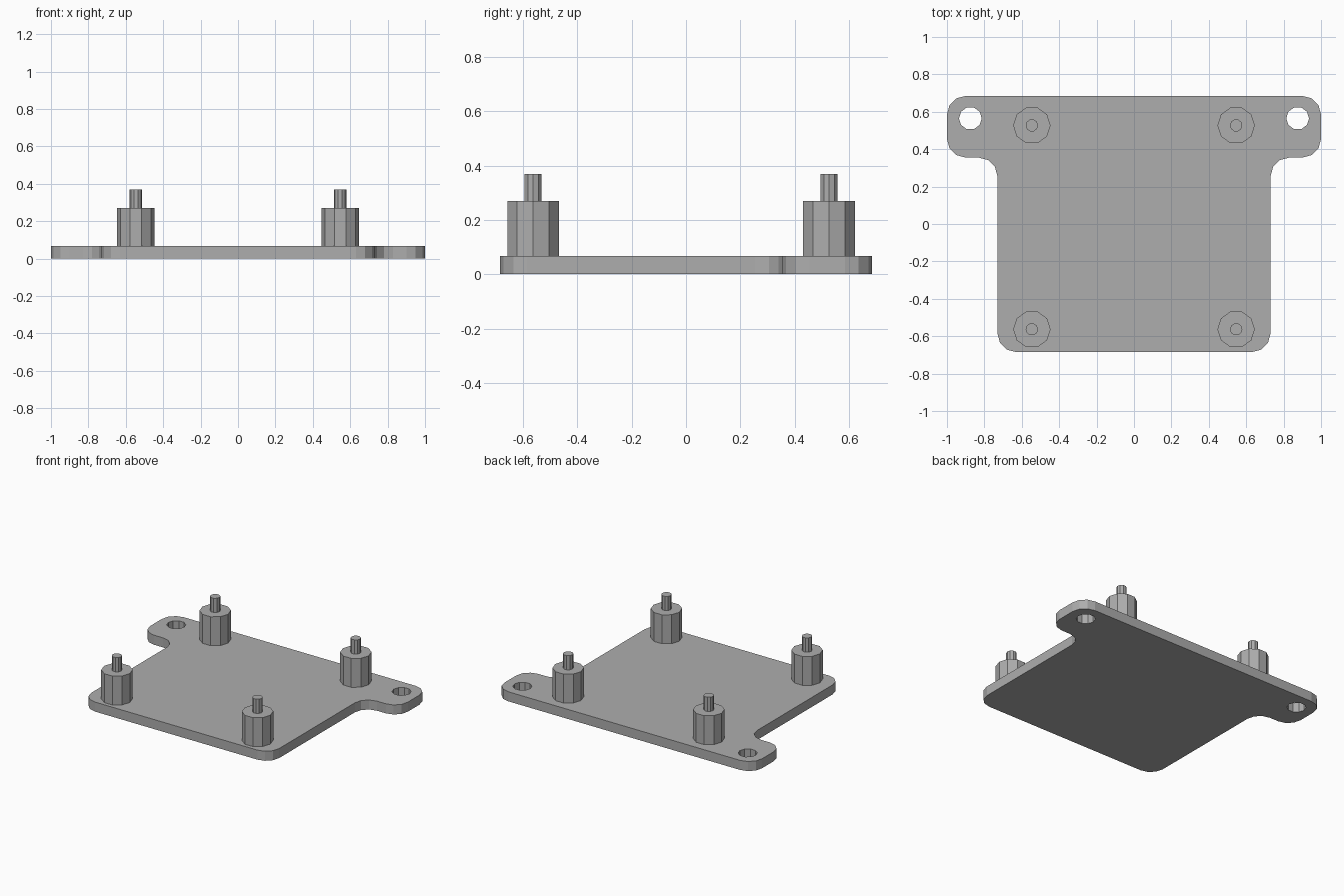
import bpy
import math
from mathutils import Vector

if "Cube" in bpy.data.objects:
    bpy.data.objects.remove(bpy.data.objects["Cube"])

PLATE_H, POST_H, PIN_H = 0.067, 0.27, 0.37
SIDES = 10

grey = bpy.data.materials.new("grey plastic")
grey.diffuse_color = (0.42, 0.42, 0.42, 1)
grey.use_nodes = True
grey.node_tree.nodes["Principled BSDF"].inputs["Base Color"].default_value = grey.diffuse_color


def rounded(corners, r, segs=3):
    """Round every right-angled corner of a closed outline, convex or concave."""
    pts = []
    for i, c in enumerate(corners):
        c = Vector(c)
        a = (Vector(corners[i - 1]) - c).normalized() * r
        b = (Vector(corners[(i + 1) % len(corners)]) - c).normalized() * r
        for k in range(segs + 1):
            t = math.pi / 2 * k / segs
            pts.append(c + a * (1 - math.sin(t)) + b * (1 - math.cos(t)))
    return pts


def circle(x, y, r):
    return [Vector((x + r * math.cos(math.tau * k / SIDES),
                    y + r * math.sin(math.tau * k / SIDES))) for k in range(SIDES)]


def extrude(name, loops, z0, z1):
    """Extrude filled flat outlines (inner loops become holes) from z0 to z1."""
    curve = bpy.data.curves.new(name, 'CURVE')
    curve.dimensions = '2D'
    curve.fill_mode = 'BOTH'
    curve.extrude = (z1 - z0) / 2
    for pts in loops:
        spline = curve.splines.new('POLY')
        spline.points.add(len(pts) - 1)
        for p, q in zip(spline.points, pts):
            p.co = (q.x, q.y, 0, 1)
        spline.use_cyclic_u = True
    curve.materials.append(grey)
    obj = bpy.data.objects.new(name, curve)
    obj.location.z = (z0 + z1) / 2
    bpy.context.collection.objects.link(obj)
    bpy.ops.object.select_all(action='DESELECT')
    obj.select_set(True)
    bpy.context.view_layer.objects.active = obj
    bpy.ops.object.convert(target='MESH')
    bpy.ops.object.shade_flat()


# Base plate with two mounting ears and their screw holes
right = [(0.73, -0.685), (0.73, 0.355), (1.0, 0.355), (1.0, 0.685)]
outline = right + [(-x, y) for x, y in reversed(right)]
holes = [circle(s * 0.875, 0.565, 0.061) for s in (-1, 1)]
extrude("base_plate", [rounded(outline, 0.1)] + holes, 0, PLATE_H)

# Four standoffs, each a stepped post with a locating pin
for side, x in (("left", -0.546), ("right", 0.546)):
    for end, y in (("front", -0.563), ("back", 0.527)):
        extrude(f"post_{end}_{side}", [circle(x, y, 0.1)], PLATE_H, POST_H)
        extrude(f"pin_{end}_{side}", [circle(x, y, 0.033)], POST_H, PIN_H)
